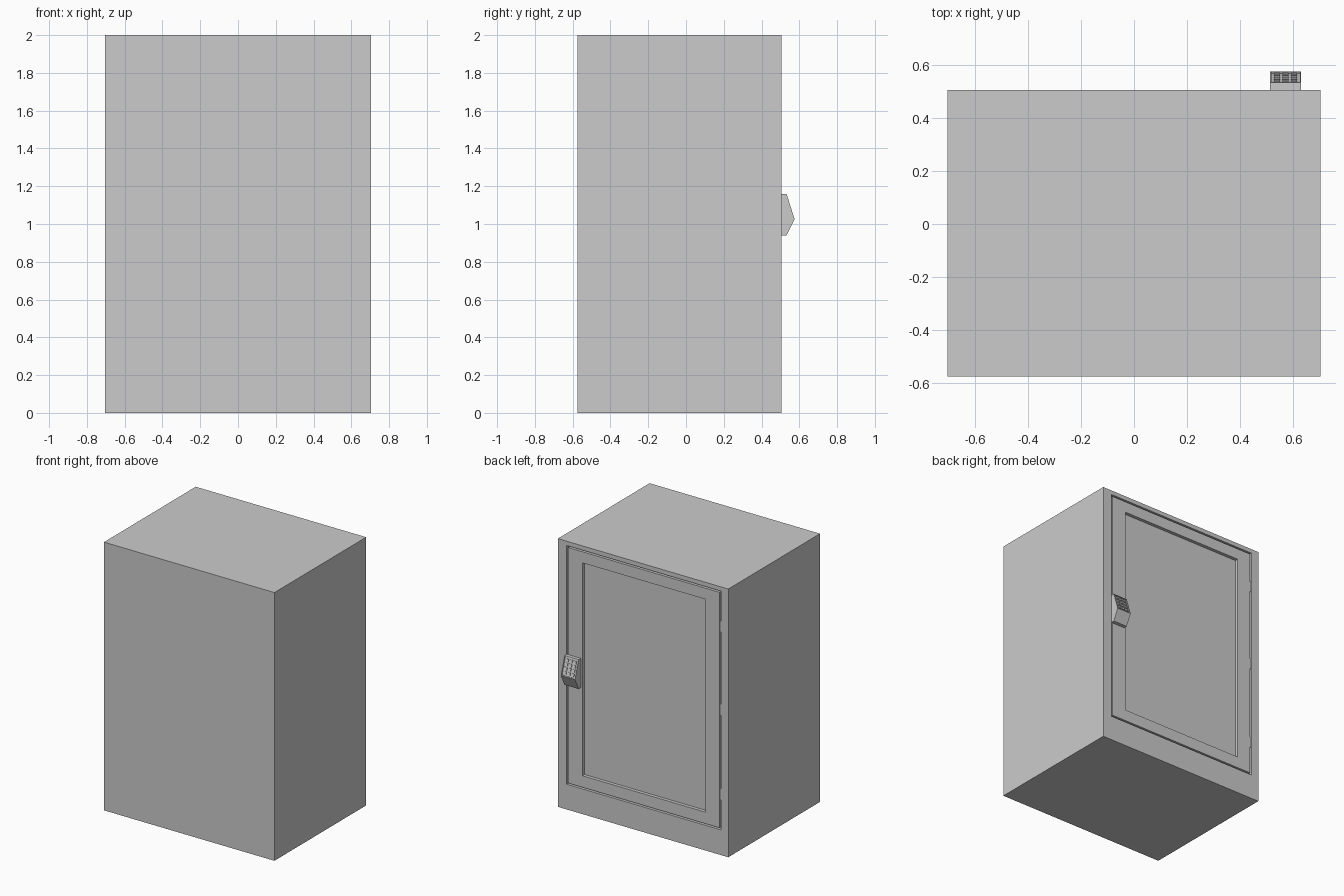
import bpy, bmesh, math
from mathutils import Matrix, Vector

if "Cube" in bpy.data.objects:
    bpy.data.objects.remove(bpy.data.objects["Cube"])

BACK, FRONT = -0.575, 0.506      # blank side and door side along y
HALF = 0.703

grey = bpy.data.materials.new("plain grey")
grey.diffuse_color = (0.6, 0.6, 0.6, 1)
grey.use_nodes = True
grey.node_tree.nodes["Principled BSDF"].inputs["Base Color"].default_value = grey.diffuse_color


def finish(name, bm):
    bmesh.ops.recalc_face_normals(bm, faces=bm.faces)
    mesh = bpy.data.meshes.new(name)
    bm.to_mesh(mesh)
    bm.free()
    mesh.materials.append(grey)
    ob = bpy.data.objects.new(name, mesh)
    bpy.context.collection.objects.link(ob)
    return ob


def add_box(bm, lo, hi, matrix=Matrix()):
    lo, hi = Vector(lo), Vector(hi)
    size = Matrix.Diagonal((*(hi - lo), 1))
    bmesh.ops.create_cube(bm, size=1, matrix=matrix @ Matrix.Translation((lo + hi) / 2) @ size)


def recess(bm, x0, x1, z0, z1, depth):
    """Sink a rectangle into the face that looks along +y."""
    face = max(bm.faces, key=lambda f: f.calc_center_median().y)
    bmesh.ops.inset_individual(bm, faces=[face], thickness=0.01)
    c = face.calc_center_median()
    for v in face.verts:
        v.co.x = x0 if v.co.x < c.x else x1
        v.co.z = z0 if v.co.z < c.z else z1
    pocket = bmesh.ops.extrude_discrete_faces(bm, faces=[face])["faces"][0]
    for v in pocket.verts:
        v.co.y -= depth


# Cabinet with a pocket for the door
bm = bmesh.new()
add_box(bm, (-HALF, BACK, 0), (HALF, FRONT, 2))
recess(bm, -0.642, 0.63, 0.188, 1.968, 0.05)
finish("cabinet", bm)

# Door, flush in the pocket with a narrow gap, sunken middle panel
bm = bmesh.new()
add_box(bm, (-0.63, FRONT - 0.05, 0.2), (0.618, FRONT, 1.956))
recess(bm, -0.516, 0.5, 0.286, 1.873, 0.025)
finish("door", bm)

# Hinges filling the gap
for i, z in enumerate((0.45, 1.08, 1.7)):
    bm = bmesh.new()
    add_box(bm, (-0.641, FRONT - 0.04, z - 0.04), (-0.631, FRONT - 0.003, z + 0.04))
    finish(f"hinge_{i + 1}", bm)

# Keypad housing: wedge profile swept along x, key field sunk in upper slope
KX0, KX1 = 0.513, 0.63
profile = [(FRONT - 0.002, 1.158), (0.533, 1.158), (0.575, 1.025), (0.533, 0.94), (FRONT - 0.002, 0.94)]
bm = bmesh.new()
side = bm.faces.new([bm.verts.new((KX0, y, z)) for y, z in profile])
out = bmesh.ops.extrude_face_region(bm, geom=[side])["geom"]
for v in out:
    if isinstance(v, bmesh.types.BMVert):
        v.co.x = KX1
if not any(len(f.verts) == 5 and f.calc_center_median().x < KX0 + 0.001 for f in bm.faces):
    bm.faces.new([v for v in bm.verts if v.co.x < KX0 + 0.001])
bmesh.ops.recalc_face_normals(bm, faces=bm.faces)
slope = max(bm.faces, key=lambda f: f.normal.y + 0.5 * f.normal.z)
center = slope.calc_center_median()
tilt = math.atan2(slope.normal.z, slope.normal.y)
bmesh.ops.inset_individual(bm, faces=[slope], thickness=0.007, depth=0)
bmesh.ops.inset_individual(bm, faces=[slope], thickness=0.0002, depth=-0.007)
finish("keypad_housing", bm)

# Keys in three columns and four rows
bm = bmesh.new()
place = Matrix.Translation(center) @ Matrix.Rotation(tilt, 4, 'X')
for col in (-1, 0, 1):
    for row in (-1.5, -0.5, 0.5, 1.5):
        x, z = col * 0.032, row * 0.029
        add_box(bm, (x - 0.011, -0.009, z - 0.01), (x + 0.011, -0.001, z + 0.01), place)
finish("keypad_keys", bm)
